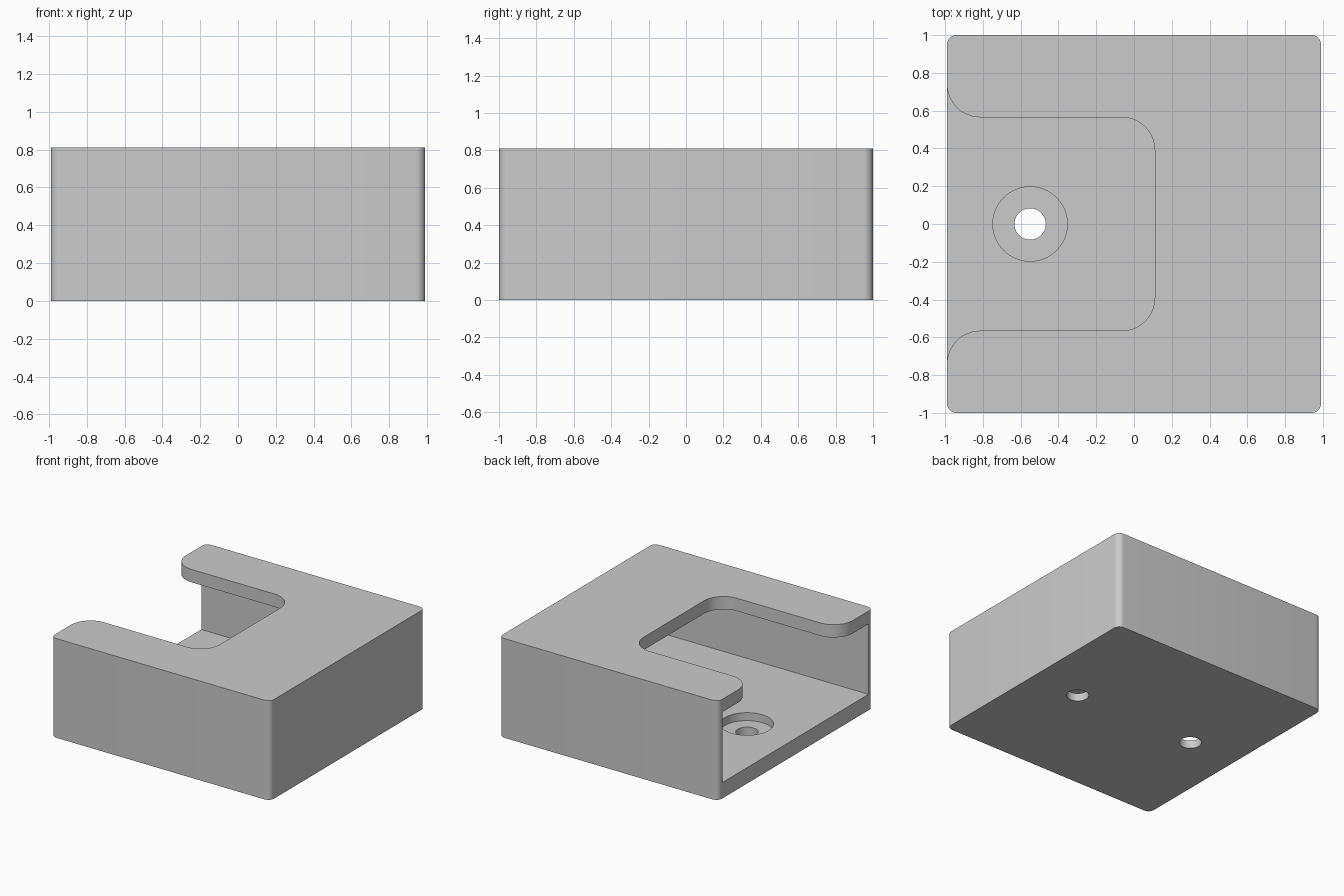
import bpy
import bmesh
from math import cos, sin, radians

cube = bpy.data.objects.get("Cube")
if cube:
    bpy.data.objects.remove(cube, do_unlink=True)

HALF_X, HALF_Y, HEIGHT = 0.99, 1.0, 0.81
WALL, FLOOR, CEILING = 0.06, 0.13, 0.705
SLOT_END, SLOT_HALF, FILLET = 0.11, 0.565, 0.175

grey = bpy.data.materials.new("light grey")
grey.use_nodes = True
colour = (0.6, 0.6, 0.6, 1)
grey.diffuse_color = colour
grey.node_tree.nodes["Principled BSDF"].inputs["Base Color"].default_value = colour


def arc(cx, cy, r, start, end, steps=12):
    angles = [radians(start + (end - start) * i / steps) for i in range(steps + 1)]
    return [(cx + r * cos(a), cy + r * sin(a)) for a in angles]


def prism(name, outline, z0, z1):
    """Extrude a flat outline between two heights."""
    bm = bmesh.new()
    face = bm.faces.new([bm.verts.new((x, y, z0)) for x, y in outline])
    top = bmesh.ops.extrude_face_region(bm, geom=[face])["geom"]
    verts = [v for v in top if isinstance(v, bmesh.types.BMVert)]
    bmesh.ops.translate(bm, verts=verts, vec=(0, 0, z1 - z0))
    bmesh.ops.recalc_face_normals(bm, faces=bm.faces)
    mesh = bpy.data.meshes.new(name)
    bm.to_mesh(mesh)
    bm.free()
    mesh.materials.append(grey)
    obj = bpy.data.objects.new(name, mesh)
    bpy.context.collection.objects.link(obj)
    return obj


# Block with rounded vertical corners
r = 0.05
block = []
for sx, sy, start in ((1, 1, 0), (-1, 1, 90), (-1, -1, 180), (1, -1, 270)):
    block += arc(sx * (HALF_X - r), sy * (HALF_Y - r), r, start, start + 90, 8)
housing = prism("housing", block, 0, HEIGHT)

# Cavity open on one side
w = HALF_Y - WALL
outside = -HALF_X - 0.2
inner = HALF_X - WALL
cutters = [prism("cavity_cutter",
                 [(outside, -w), (inner, -w), (inner, w), (outside, w)],
                 FLOOR, CEILING)]

# Slot in the roof with rounded inner corners and a flared mouth
half = arc(SLOT_END - FILLET, SLOT_HALF - FILLET, FILLET, 0, 90)
half += arc(FILLET - HALF_X, SLOT_HALF + FILLET, FILLET, 270, 180)
half.append((outside, SLOT_HALF + FILLET))
slot = half + [(x, -y) for x, y in reversed(half)]
cutters.append(prism("slot_cutter", slot, 0.5, HEIGHT + 0.2))

# Two counterbored screw holes in the floor
for x in (-0.55, 0.55):
    cutters.append(prism("counterbore_cutter", arc(x, 0, 0.197, 0, 360, 64)[:-1], 0.065, 0.3))
    cutters.append(prism("hole_cutter", arc(x, 0, 0.083, 0, 360, 48)[:-1], -0.2, 0.2))

bpy.ops.object.select_all(action="DESELECT")
housing.select_set(True)
bpy.context.view_layer.objects.active = housing
for cutter in cutters:
    cutter.hide_render = True
    mod = housing.modifiers.new(cutter.name, "BOOLEAN")
    mod.operation = "DIFFERENCE"
    mod.solver = "EXACT"
    mod.object = cutter
    bpy.ops.object.modifier_apply(modifier=mod.name)
    bpy.data.objects.remove(cutter, do_unlink=True)

bpy.ops.object.shade_smooth_by_angle(angle=radians(30))
